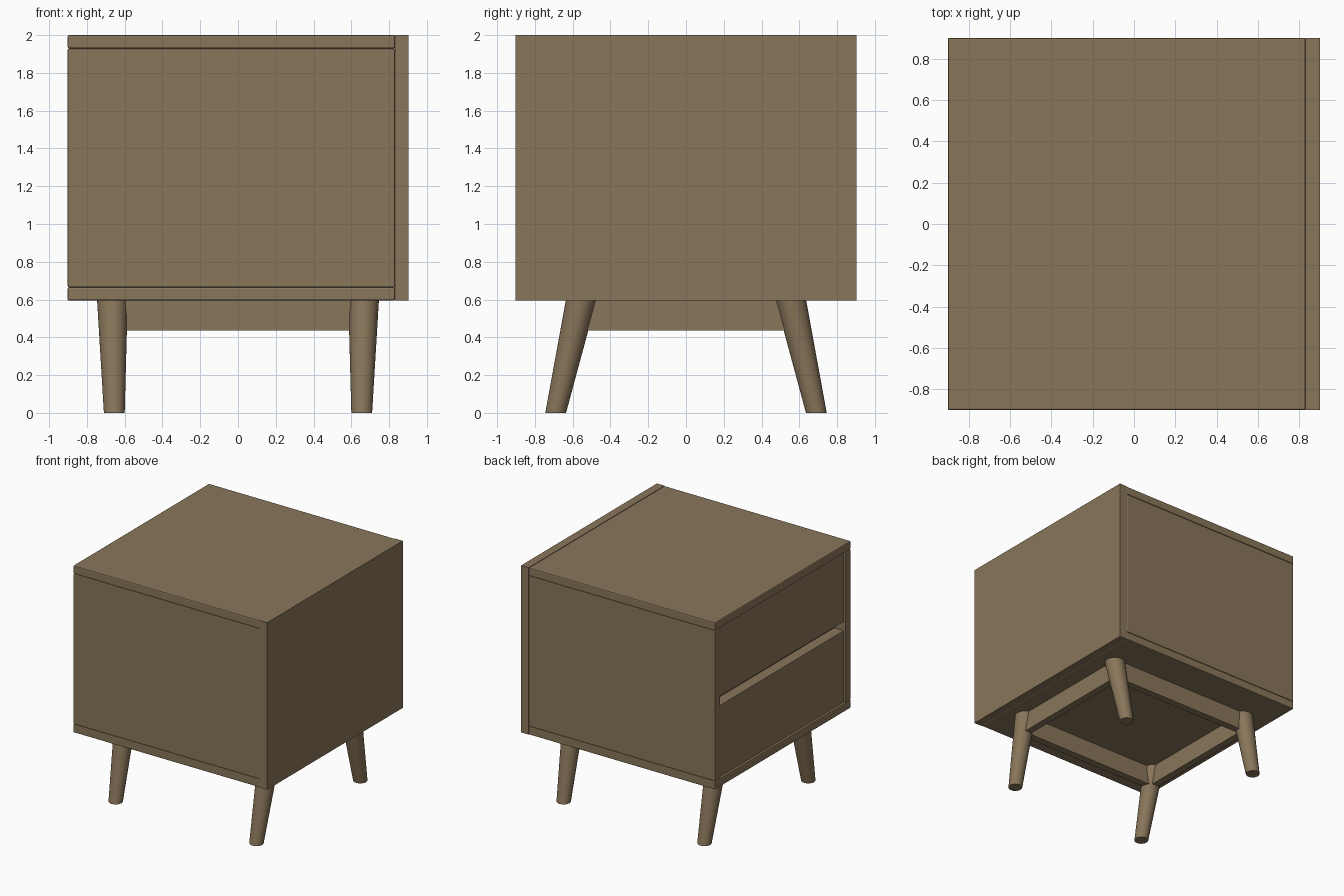
import bpy, bmesh, math

if "Cube" in bpy.data.objects:
    bpy.data.objects.remove(bpy.data.objects["Cube"])

wood = bpy.data.materials.new("brown_wood")
wood.diffuse_color = (0.25, 0.18, 0.102, 1)
wood.use_nodes = True
wood.node_tree.nodes["Principled BSDF"].inputs["Base Color"].default_value = wood.diffuse_color


def add_object(name, bm):
    mesh = bpy.data.meshes.new(name)
    bm.to_mesh(mesh)
    bm.free()
    mesh.materials.append(wood)
    ob = bpy.data.objects.new(name, mesh)
    bpy.context.collection.objects.link(ob)
    return ob


def box(name, lo, hi, bevel=0.0):
    bm = bmesh.new()
    bmesh.ops.create_cube(bm, size=1)
    for v in bm.verts:
        for i in range(3):
            v.co[i] = lo[i] if v.co[i] < 0 else hi[i]
    ob = add_object(name, bm)
    if bevel:
        mod = ob.modifiers.new("soft_edges", 'BEVEL')
        mod.width = bevel
        mod.segments = 2
    return ob


W, T, Z0, Z1 = 0.902, 0.07, 0.595, 2.0   # half width, board thickness, bottom, top
B = 0.008                                # edge rounding
IN = W - T                               # inner half width

# Cabinet shell: boards with softened edges, plain rear panel on +x
box("top_board", (-W, -W, Z1 - T), (IN, W, Z1), B)
box("bottom_board", (-W, -W, Z0), (IN, W, Z0 + T), B)
box("rear_panel", (IN, -W, Z0), (W, W, Z1))
for s, side in ((-1, "front"), (1, "back")):
    a, b = sorted((s * IN, s * W))
    box(side + "_side_board", (-W, a, Z0 + T), (IN, b, Z1 - T), B)

# Cabinet core behind the drawers, forming the grip recess
box("drawer_core", (-0.80, -IN, Z0 + T), (IN, IN, Z1 - T))

# Two drawer fronts on -x with a grip gap between them
FX = -W + 0.013
box("lower_drawer", (FX, -IN + 0.003, Z0 + T + 0.003), (-0.79, IN - 0.003, 1.27), 0.003)
box("upper_drawer", (FX, -IN + 0.003, 1.345), (-0.79, IN - 0.003, Z1 - T - 0.003), 0.003)

# Under-frame rails
for s, side in ((-1, "front"), (1, "back")):
    box(side + "_rail", (-0.66, s * 0.57 - 0.03, 0.435), (0.66, s * 0.57 + 0.03, Z0))
for s, side in ((-1, "left"), (1, "right")):
    box(side + "_rail", (s * 0.66 - 0.03, -0.57, 0.435), (s * 0.66 + 0.03, 0.57, Z0))

# Tapered legs, splayed outwards in y
for sx, nx in ((-1, "left"), (1, "right")):
    for sy, ny in ((-1, "front"), (1, "back")):
        bm = bmesh.new()
        bmesh.ops.create_cone(bm, cap_ends=True, segments=32,
                              radius1=0.055, radius2=0.081, depth=1)
        for v in bm.verts:
            top = v.co.z > 0
            v.co.x += sx * (0.665 if top else 0.655)
            v.co.y += sy * (0.555 if top else 0.69)
            v.co.z = Z0 + 0.002 if top else 0
        leg = add_object(f"{ny}_{nx}_leg", bm)
        bpy.ops.object.select_all(action='DESELECT')
        leg.select_set(True)
        bpy.context.view_layer.objects.active = leg
        bpy.ops.object.shade_smooth_by_angle(angle=math.radians(40))
